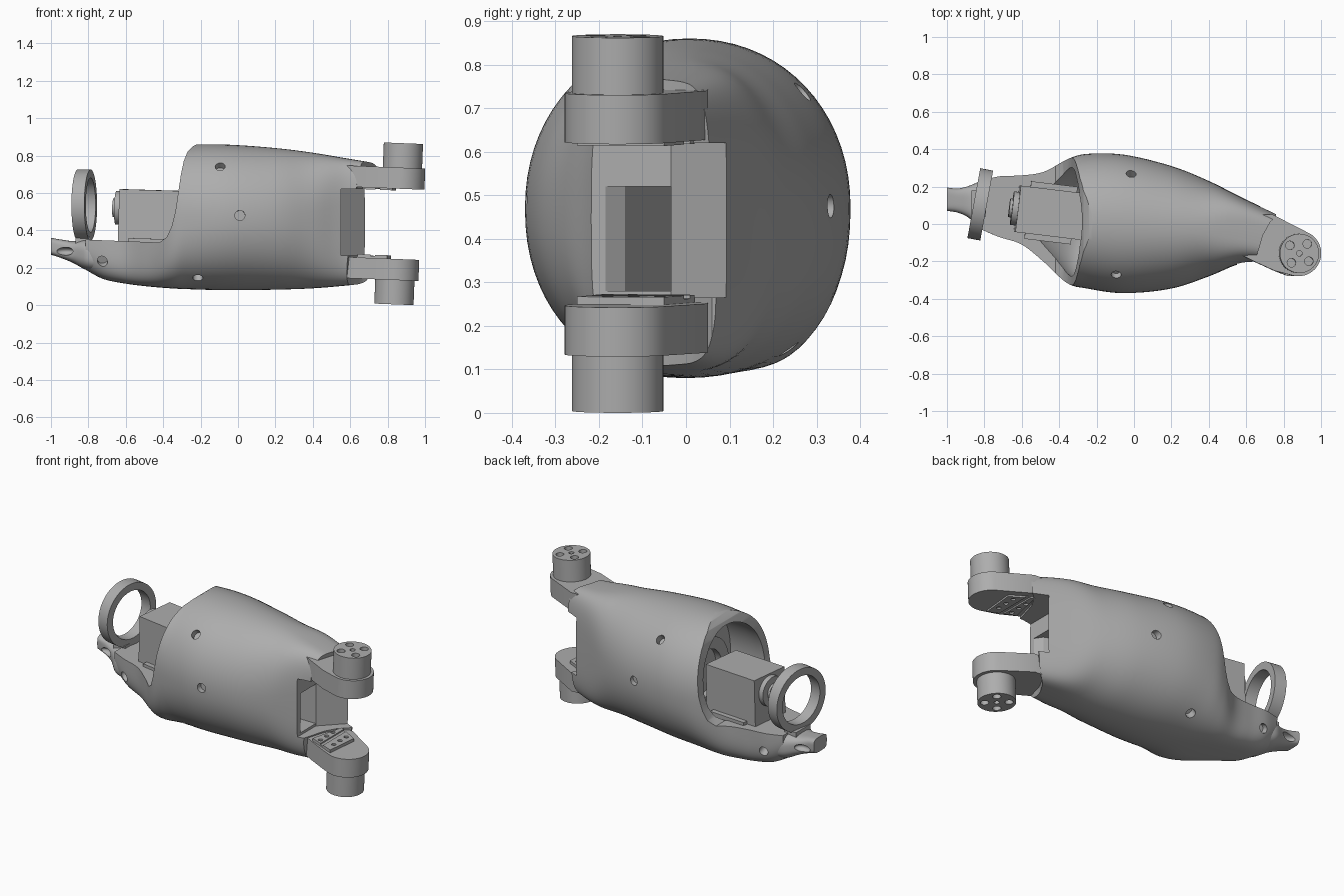
import bpy, bmesh, math
from mathutils import Vector, Matrix

cube = bpy.data.objects.get("Cube")
if cube:
    bpy.data.objects.remove(cube, do_unlink=True)

grey = bpy.data.materials.new("mid_grey")
grey.use_nodes = True
color = (0.42, 0.42, 0.42, 1)
grey.diffuse_color = color
for node in grey.node_tree.nodes:
    if node.type == 'BSDF_PRINCIPLED':
        node.inputs["Base Color"].default_value = color


def finish(name, bm):
    bmesh.ops.recalc_face_normals(bm, faces=bm.faces)
    mesh = bpy.data.meshes.new(name)
    bm.to_mesh(mesh)
    bm.free()
    mesh.materials.append(grey)
    obj = bpy.data.objects.new(name, mesh)
    bpy.context.scene.collection.objects.link(obj)
    return obj


def prism(name, pts, lo, hi, axis='Z'):
    """Extrude an outline along z (pts are x,y) or along y (pts are x,z)."""
    def place(a, b, h):
        return (a, b, h) if axis == 'Z' else (a, h, b)
    bm = bmesh.new()
    face = bm.faces.new([bm.verts.new(place(a, b, lo)) for a, b in pts])
    new = bmesh.ops.extrude_face_region(bm, geom=[face])["geom"]
    bmesh.ops.translate(bm, vec=place(0, 0, hi - lo),
                        verts=[v for v in new if isinstance(v, bmesh.types.BMVert)])
    return finish(name, bm)


def box(name, x0, x1, y0, y1, z0, z1):
    return prism(name, [(x0, y0), (x1, y0), (x1, y1), (x0, y1)], z0, z1)


def cylinder(name, center, radius, depth, axis=(0, 0, 1), seg=48):
    bm = bmesh.new()
    turn = Vector((0, 0, 1)).rotation_difference(Vector(axis)).to_matrix().to_4x4()
    bmesh.ops.create_cone(bm, cap_ends=True, segments=seg, radius1=radius, radius2=radius,
                          depth=depth, matrix=Matrix.Translation(center) @ turn)
    return finish(name, bm)


def tilt(obj, angle, pivot):
    move = Matrix.Translation(pivot)
    obj.data.transform(move @ Matrix.Rotation(angle, 4, 'Y') @ move.inverted())


def spline(a, b, c, d, t):
    return 0.5 * (2 * b + (c - a) * t + (2 * a - 5 * b + 4 * c - d) * t * t
                  + (3 * b - a - 3 * c + d) * t ** 3)


def loft(name, sections, seg=72, steps=6):
    """Smooth skin over sections: x, y min, y max, z min, z max, squareness (upper, lower)."""
    rows, last = [], len(sections) - 1
    for i in range(last):
        four = [sections[min(max(i + k, 0), last)] for k in (-1, 0, 1, 2)]
        rows += [[spline(*vals, s / steps) for vals in zip(*four)] for s in range(steps)]
    rows.append(sections[-1])
    bm = bmesh.new()
    rings = []
    for row in rows:
        x, y0, y1, z0, z1 = row[:5]
        ring = []
        for k in range(seg):
            c, s = math.cos(math.tau * k / seg), math.sin(math.tau * k / seg)
            n = row[5] if s > 0 else row[-1]
            y = (y0 + y1) / 2 + (y1 - y0) / 2 * math.copysign(abs(c) ** (2 / n), c)
            z = (z0 + z1) / 2 + (z1 - z0) / 2 * math.copysign(abs(s) ** (2 / n), s)
            ring.append(bm.verts.new((x, y, z)))
        rings.append(ring)
    for a, b in zip(rings, rings[1:]):
        for k in range(seg):
            j = (k + 1) % seg
            bm.faces.new((a[k], a[j], b[j], b[k]))
    bm.faces.new(rings[0])
    bm.faces.new(rings[-1])
    return finish(name, bm)


def cut(target, *cutters):
    for cutter in cutters:
        mod = target.modifiers.new("cut", 'BOOLEAN')
        mod.operation, mod.solver, mod.object = 'DIFFERENCE', 'EXACT', cutter
        bpy.context.view_layer.update()
        deps = bpy.context.evaluated_depsgraph_get()
        mesh = bpy.data.meshes.new_from_object(target.evaluated_get(deps))
        target.modifiers.clear()
        target.data = mesh
        bpy.data.objects.remove(cutter, do_unlink=True)


# Main shell
shell = loft("forearm_shell", [
    (-.815, -.03, .23, .19, .50, 2.6, 2.8), (-.72, -.07, .255, .14, .53, 2.9, 3.4),
    (-.6, -.11, .26, .115, .58, 3, 4), (-.48, -.205, .28, .10, .68, 2.8, 4),
    (-.36, -.315, .345, .09, .83, 2.3, 3), (-.25, -.345, .375, .085, .857, 2.1, 2.4),
    (-.05, -.37, .37, .08, .858, 2.1, 2.15), (.2, -.345, .31, .083, .84, 2.1, 2.1),
    (.4, -.28, .23, .09, .815, 2.4, 2.4), (.58, -.21, .14, .105, .785, 3.8, 3.8),
    (.76, -.21, .055, .125, .755, 4.5, 4.5)])
# Open end above the tray, hollow inside, slanted wrist end, wrist notch and pocket
mouth = prism("mouth_cutter", [
    (-1.2, .355), (-.8, .35), (-.42, .335), (-.38, .365), (-.355, .42), (-.335, .5),
    (-.305, .7), (-.29, .77), (-.27, .82), (-.24, .85), (-.2, .87), (-.2, 1.2),
    (-1.2, 1.2)], -.7, .7, 'Y')
hollow = loft("hollow_cutter", [
    (-.52, -.1, .17, .29, .6, 2.2), (-.36, -.265, .29, .18, .76, 2.2),
    (-.25, -.295, .325, .14, .805, 2.1), (-.08, -.315, .315, .135, .805, 2.1)])
wrist_end = prism("wrist_cutter", [
    (.6, -.5), (.61, -.2), (.65, -.06), (.69, .01), (.745, .06), (.78, .3),
    (1.2, .3), (1.2, -.5)], -.2, 1.2)
tilt(wrist_end, .12, (.66, 0, .44))
notch = prism("notch_cutter", [
    (.55, -.5), (.55, -.035), (.68, .095), (.7, .3), (1.2, .3), (1.2, -.5)], .265, .62)
pocket = prism("pocket_cutter", [(.6, -.185), (.55, -.185), (.52, -.14), (.27, -.035),
                                 (.6, -.035)], .28, .52)
cut(shell, mouth, hollow, wrist_end, notch, pocket)

# Screw holes, drilled towards the long axis
for x, y, z in [(-.095, -.27, .74), (.01, -.37, .48), (-.215, -.2, .165), (-.725, -.06, .235),
                (-.015, .26, .73), (.12, .335, .475), (-.2, .23, .155), (-.7, .245, .235)]:
    mid = Vector((x, 0, .47)) if x > -.5 else Vector((x, .09, .3))
    aim = (Vector((x, y, z)) - mid).normalized()
    cut(shell, cylinder("hole_cutter", (x, y, z), .027, .07, aim, 24))

# Tail behind the tray, with an oval recess on each side
tail = loft("tail", [
    (-1, .07, .195, .27, .36, 4), (-.94, .06, .19, .25, .35, 3.5),
    (-.88, .03, .205, .225, .343, 3), (-.815, -.03, .23, .19, .35, 2.8),
    (-.76, -.04, .23, .18, .34, 3)])
for y in (.05, .2):
    bm = bmesh.new()
    bmesh.ops.create_uvsphere(bm, u_segments=24, v_segments=12, radius=1,
                              matrix=Matrix.Translation((-.925, y, .288))
                              @ Matrix.Diagonal((.05, .035, .022, 1)))
    cut(tail, finish("recess_cutter", bm))

# Bearing ring standing on the tail
spin = Vector((.98, -.18, 0)).normalized()
ring = cylinder("bearing_ring", (-.822, .105, .535), .19, .07, spin, 64)
cut(ring, cylinder("ring_cutter", (-.822, .105, .535), .145, .2, spin, 64))
box("ring_neck", -.87, -.79, .04, .18, .3, .365)

# Motor, slightly turned, on a wider foot
motor = [
    box("motor_body", -.18, .18, -.125, .125, -.14, .14),
    box("motor_foot", -.12, .13, -.155, .155, -.17, -.12),
    cylinder("motor_horn", (-.19, 0, .04), .09, .04, (1, 0, 0)),
    cylinder("motor_hub", (-.215, 0, .04), .05, .02, (1, 0, 0)),
    cylinder("motor_rear_cap", (.19, 0, .03), .085, .05, (1, 0, 0))]
for part in motor:
    part.data.transform(Matrix.Translation((-.445, .06, .475)) @ Matrix.Rotation(-.12, 4, 'Z')
                        @ Matrix.Rotation(.03, 4, 'Y'))

# Round seat at the bottom of the hollow
seat = cylinder("motor_seat", (-.1, .01, .47), .21, .1, (1, 0, 0))
cut(seat, cylinder("seat_cutter", (-.16, .01, .47), .14, .1, (1, 0, 0)))

# Wrist fork: two tilted arms, each with a drilled boss and a stepped inner pad
cy = -.157
for side, cx, arm_z, boss_z, pad_z in [("upper", .877, (.622, .735), (.72, .866), (.612, .63)),
                                       ("lower", .845, (.134, .247), (.004, .15), (.24, .265))]:
    top = side == "upper"
    arc = [math.radians(-105 + 165 * k / 24) for k in range(25)]
    outline = [(.57, -.165), (.64, -.2), (.75, -.25)]
    outline += [(cx + .122 * math.cos(a), cy + .122 * math.sin(a)) for a in arc]
    arm = prism(side + "_fork_arm", outline + [(.74, .05), (.57, .05)], *arm_z)
    bx = cx if top else cx - .004
    boss = cylinder(side + "_boss", (bx, cy, sum(boss_z) / 2), .105, boss_z[1] - boss_z[0])
    face = boss_z[1] if top else boss_z[0]
    cut(boss, cylinder("hole_cutter", (bx, cy, face), .015, .04, seg=20))
    for k in range(4):
        a = math.radians(50 + 90 * k)
        spot = (bx + .066 * math.cos(a), cy + .066 * math.sin(a), face)
        cut(boss, cylinder("hole_cutter", spot, .023, .06, seg=20))
    pad = prism(side + "_pad", [(cx - .21, -.19), (cx - .05, -.25), (cx - .03, -.05),
                                (cx - .16, .02)], *pad_z)
    inner = pad_z[0] if top else pad_z[1]
    cut(pad, box("groove_cutter", cx - .14, cx - .115, -.4, .2, inner - .008, inner + .008))
    for x in (cx - .165, cx - .075):
        for y in (-.18, -.12, -.06):
            cut(pad, cylinder("hole_cutter", (x, y, inner), .013, .02, seg=16))
    for part in (arm, boss, pad):
        tilt(part, .04, (cx, cy, sum(arm_z) / 2))

# Smooth shading with sharp edges kept
bpy.ops.object.select_all(action='DESELECT')
for obj in bpy.context.scene.objects:
    if obj.type == 'MESH':
        obj.select_set(True)
        bpy.context.view_layer.objects.active = obj
bpy.ops.object.shade_smooth_by_angle(angle=math.radians(32))
